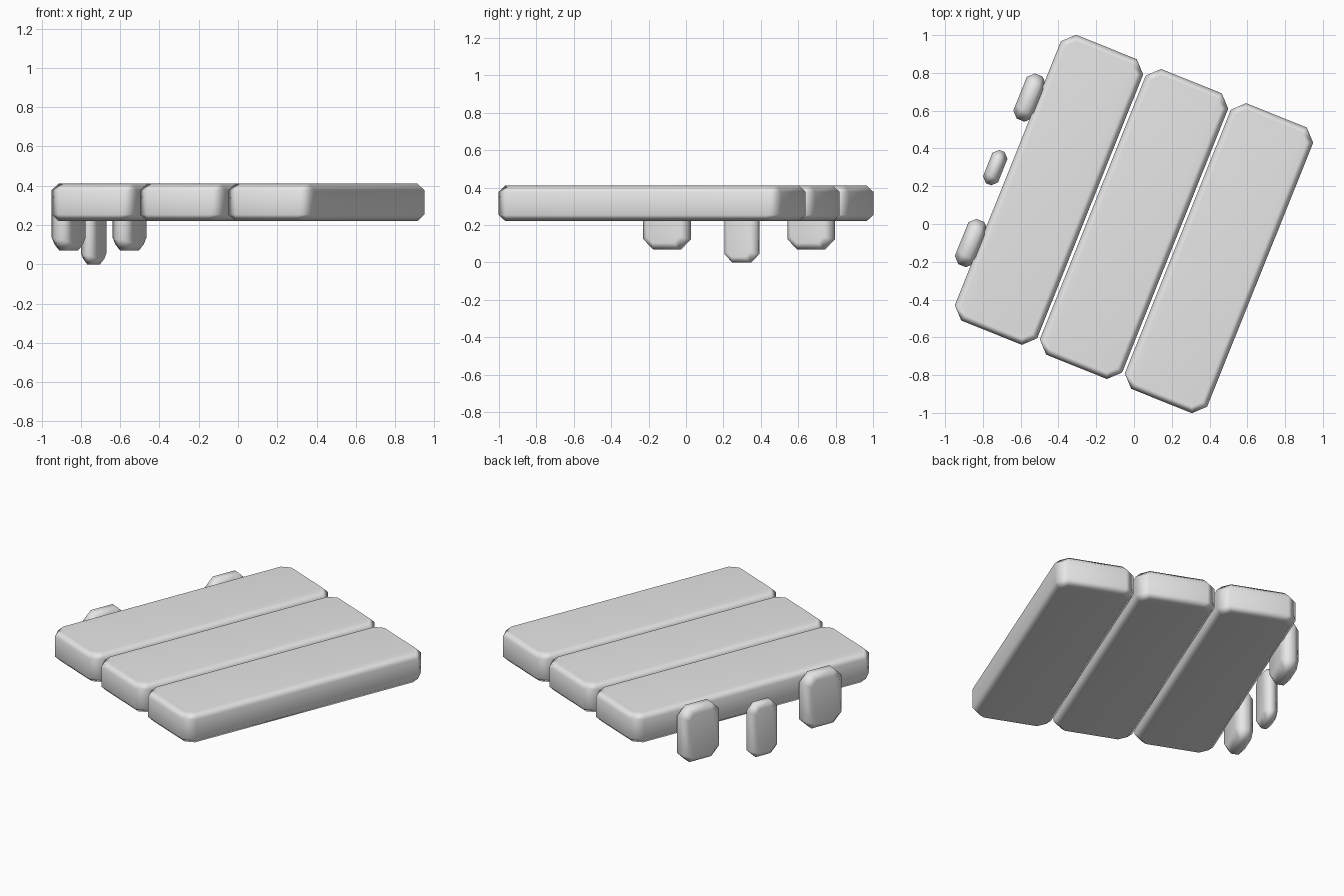
import bpy, bmesh, math
from mathutils import Matrix, Vector

if "Cube" in bpy.data.objects:
    bpy.data.objects.remove(bpy.data.objects["Cube"], do_unlink=True)

grey = bpy.data.materials.new("light grey")
grey.use_nodes = True
grey.diffuse_color = (0.8, 0.8, 0.8, 1)
grey.node_tree.nodes["Principled BSDF"].inputs["Base Color"].default_value = (0.8, 0.8, 0.8, 1)

TURN = Matrix.Rotation(math.radians(-21.9), 4, 'Z')


def slab(name, center, size, axis, corner, rim):
    """Box whose corners along the thin axis are cut wide and whose rims are cut narrow."""
    bm = bmesh.new()
    bmesh.ops.create_cube(bm, size=1, matrix=Matrix.Diagonal((*size, 1)))
    thin = Vector([float(i == axis) for i in range(3)])
    edges = [e for e in bm.edges
             if abs((e.verts[0].co - e.verts[1].co).normalized().dot(thin)) > 0.9]
    bmesh.ops.bevel(bm, geom=edges, offset=corner, segments=1, affect='EDGES')
    bm.normal_update()
    edges = [e for e in bm.edges if any(abs(f.normal.dot(thin)) > 0.9 for f in e.link_faces)]
    bmesh.ops.bevel(bm, geom=edges, offset=rim, segments=1, affect='EDGES')
    bmesh.ops.recalc_face_normals(bm, faces=bm.faces)
    for f in bm.faces:
        f.smooth = True
    mesh = bpy.data.meshes.new(name)
    bm.to_mesh(mesh)
    bm.free()
    mesh.materials.append(grey)
    obj = bpy.data.objects.new(name, mesh)
    bpy.context.collection.objects.link(obj)
    obj.matrix_world = TURN @ Matrix.Translation(center)
    # Keep the broad faces flat while the cut edges shade softly
    weighted = obj.modifiers.new("weighted normals", 'WEIGHTED_NORMAL')
    weighted.keep_sharp = True
    return obj


# Three long boards side by side
for i, side in enumerate(("right", "middle", "left")):
    slab(side + "_board", ((i - 1) * 0.485, 0, 0.315), (0.47, 1.63, 0.19), 2, 0.062, 0.033)

# Two outer pegs and a smaller, lower one between them
for name, y in (("front_peg", -0.415), ("back_peg", 0.415)):
    slab(name, (-0.762, y, 0.241), (0.11, 0.258, 0.342), 0, 0.055, 0.033)
slab("middle_peg", (-0.793, 0.003, 0.168), (0.086, 0.19, 0.336), 0, 0.045, 0.028)
